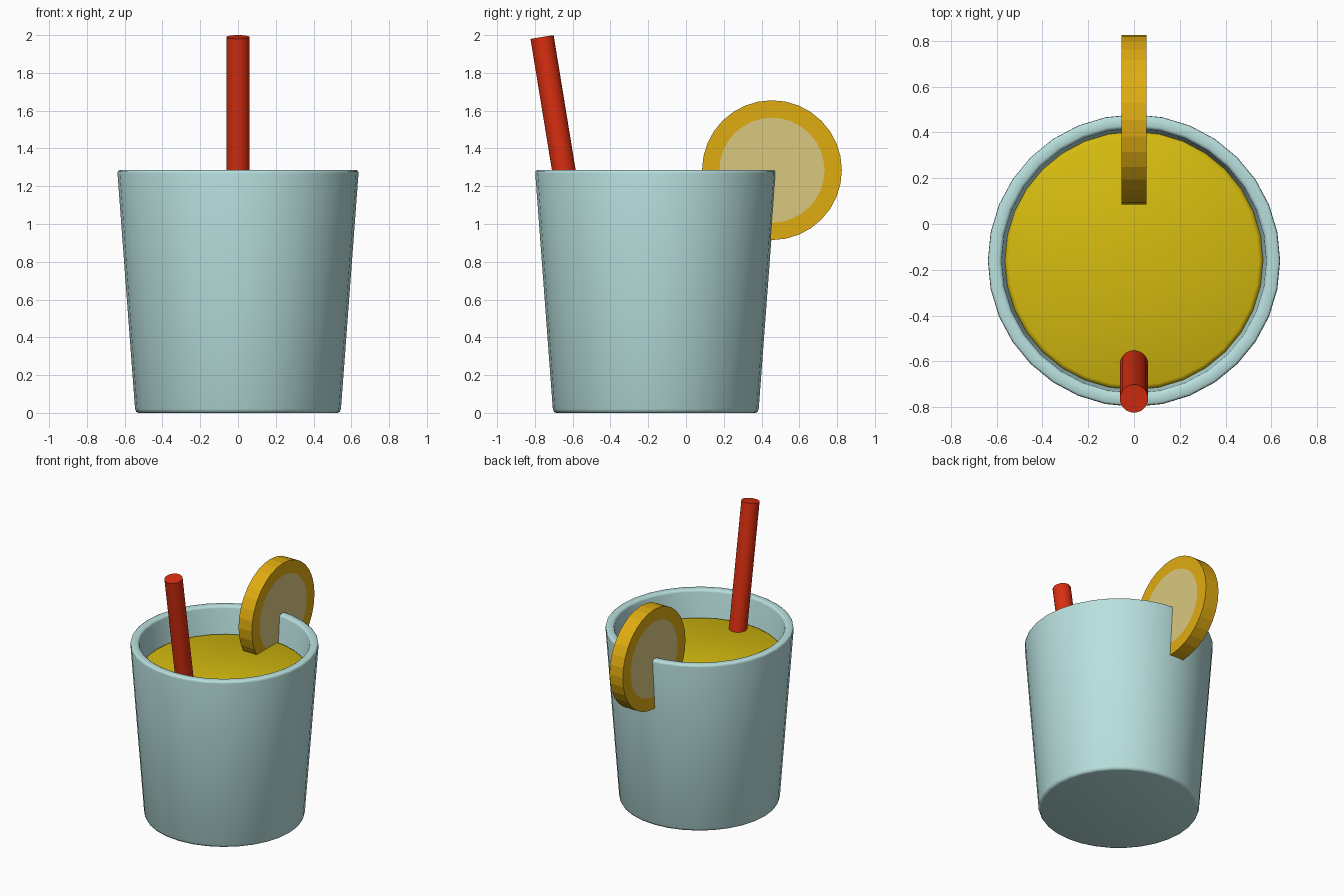
import bpy, bmesh, math
from mathutils import Matrix, Vector

cube = bpy.data.objects.get("Cube")
if cube:
    bpy.data.objects.remove(cube, do_unlink=True)

SIDES = 32
CUP_Y = -0.16


def material(name, srgb):
    """Flat material from display values, stored as linear."""
    col = [((c / 255 + 0.055) / 1.055) ** 2.4 for c in srgb] + [1]
    m = bpy.data.materials.new(name)
    m.use_nodes = True
    m.diffuse_color = col
    m.node_tree.nodes["Principled BSDF"].inputs["Base Color"].default_value = col
    return m


def finish(bm, name, mats, angle=None):
    bmesh.ops.recalc_face_normals(bm, faces=bm.faces)
    me = bpy.data.meshes.new(name)
    bm.to_mesh(me)
    bm.free()
    for m in mats:
        me.materials.append(m)
    ob = bpy.data.objects.new(name, me)
    bpy.context.collection.objects.link(ob)
    if angle:
        bpy.ops.object.select_all(action='DESELECT')
        ob.select_set(True)
        bpy.context.view_layer.objects.active = ob
        bpy.ops.object.shade_smooth_by_angle(angle=math.radians(angle))
    return ob


def lathe(name, profile, mat, angle):
    """Spin a radius/height profile round the cup axis and cap both ends."""
    bm = bmesh.new()
    rings = []
    for r, z in profile:
        ring = bmesh.ops.create_circle(bm, segments=SIDES, radius=r,
                                       matrix=Matrix.Translation((0, CUP_Y, z)))["verts"]
        rings.append(ring)
    for a, b in zip(rings, rings[1:]):
        for i in range(SIDES):
            j = (i + 1) % SIDES
            bm.faces.new((a[i], a[j], b[j], b[i]))
    bm.faces.new(rings[0])
    bm.faces.new(rings[-1])
    return finish(bm, name, [mat], angle)


def cylinder(bm, radius, depth, matrix):
    bmesh.ops.create_cone(bm, cap_ends=True, segments=SIDES, radius1=radius,
                          radius2=radius, depth=depth, matrix=matrix)


glass = material("pale aqua", (184, 224, 222))
juice = material("juice yellow", (214, 188, 15))
red = material("straw red", (217, 46, 16))
peel = material("peel amber", (224, 172, 17))
pulp = material("pulp cream", (218, 201, 128))

# Tapered cup: underside, outer wall, rounded rim, inner wall and floor
lathe("cup", [(0.525, 0), (0.538, 0.004), (0.545, 0.02), (0.638, 1.268),
              (0.636, 1.28), (0.628, 1.285), (0.592, 1.285), (0.582, 1.28),
              (0.578, 1.268), (0.49, 0.07)], glass, 50)

# Drink filling the cup, with a softened top edge
lathe("drink", [(0.489, 0.072), (0.565, 1.065), (0.56, 1.082), (0.545, 1.09)],
      juice, 50)

# Straw leaning towards the front rim
top, foot = Vector((0, -0.762, 1.99)), Vector((0, -0.47, 0.2))
axis = top - foot
bm = bmesh.new()
cylinder(bm, 0.062, axis.length, Matrix.Translation((top + foot) / 2)
         @ axis.to_track_quat('Z', 'Y').to_matrix().to_4x4())
finish(bm, "straw", [red], 40)

# Citrus slice on the back rim, pulp inset on both flat sides
bm = bmesh.new()
cylinder(bm, 0.37, 0.11, Matrix.Translation((0, 0.455, 1.285))
         @ Matrix.Rotation(math.pi / 2, 4, 'Y'))
caps = [f for f in bm.faces if len(f.verts) == SIDES]
bmesh.ops.inset_individual(bm, faces=caps, thickness=0.092)
for f in bm.faces:
    f.material_index = int(len(f.verts) == SIDES)
finish(bm, "citrus_slice", [peel, pulp])
